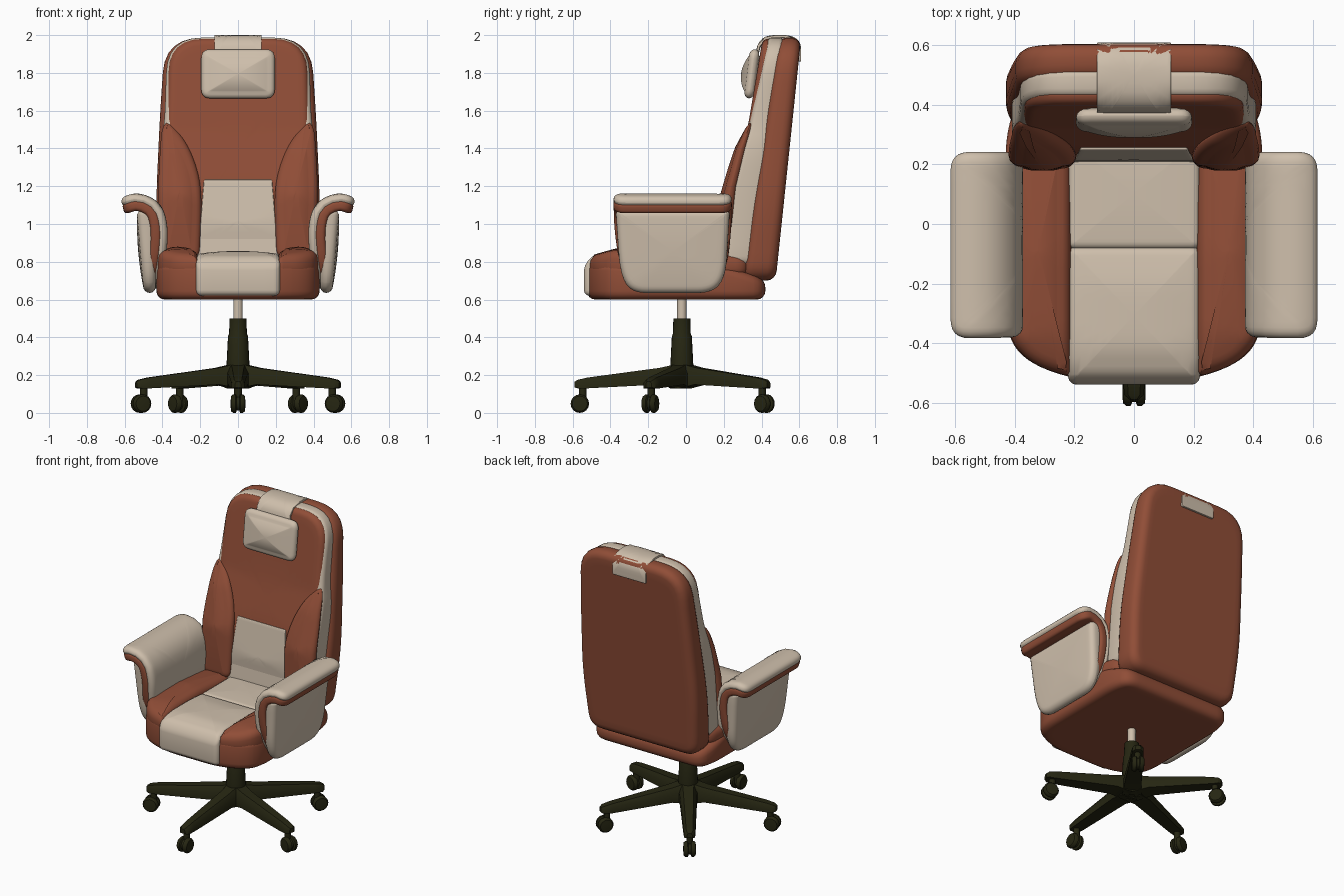
import bpy, bmesh, math
from mathutils import Vector, Matrix

if "Cube" in bpy.data.objects:
    bpy.data.objects.remove(bpy.data.objects["Cube"])


def material(name, rgb):
    m = bpy.data.materials.new(name)
    m.diffuse_color = (*rgb, 1)
    m.use_nodes = True
    m.node_tree.nodes["Principled BSDF"].inputs["Base Color"].default_value = m.diffuse_color
    return m


BROWN = material("brown leather", (0.28, 0.075, 0.038))
BEIGE = material("beige leather", (0.62, 0.52, 0.41))
DARK = material("dark plastic", (0.019, 0.019, 0.006))


def finish(name, bm, mat):
    bmesh.ops.recalc_face_normals(bm, faces=bm.faces[:])
    me = bpy.data.meshes.new(name)
    bm.to_mesh(me)
    bm.free()
    me.materials.append(mat)
    ob = bpy.data.objects.new(name, me)
    bpy.context.collection.objects.link(ob)
    return ob


def tab(*pts):
    """Piecewise linear function through (x, value) pairs."""
    def f(x):
        if x <= pts[0][0]:
            return pts[0][1]
        for (x0, y0), (x1, y1) in zip(pts, pts[1:]):
            if x <= x1:
                return y0 + (y1 - y0) * (x - x0) / (x1 - x0)
        return pts[-1][1]
    return f


def sym(half):
    return half + [(-x, y, r) for x, y, r in reversed(half)]


def rect(u0, u1, v0, v1, r):
    return [(u0, v0, r), (u1, v0, r), (u1, v1, r), (u0, v1, r)]


def rounded(pts):
    """Polygon of (u, v, corner radius) to a finely sampled loop."""
    out, n = [], len(pts)
    P = [Vector(p[:2]) for p in pts]
    for i in range(n):
        p, r = P[i], pts[i][2]
        a = p + (P[i - 1] - p).normalized() * min(r, (P[i - 1] - p).length * .48)
        b = p + (P[(i + 1) % n] - p).normalized() * min(r, (P[(i + 1) % n] - p).length * .48)
        if out:
            m = int((a - out[-1]).length / .06)
            out += [out[-1].lerp(a, k / (m + 1)) for k in range(1, m + 1)]
        out += [a.lerp(p, k / 6).lerp(p.lerp(b, k / 6), k / 6) for k in range(7)]
    m = int((out[0] - out[-1]).length / .06)
    out += [out[-1].lerp(out[0], k / (m + 1)) for k in range(1, m + 1)]
    return out


def cushion(name, pts, front, back, r, mat, place, crown=0, back_crown=0):
    """Pillow with a rounded rim between two depth functions over an outline."""
    loop = rounded(pts)
    n = len(loop)
    area = sum(loop[i - 1].cross(loop[i]) for i in range(n))
    c = Vector(((min(p.x for p in loop) + max(p.x for p in loop)) / 2,
                (min(p.y for p in loop) + max(p.y for p in loop)) / 2))
    inward = []
    for i in range(n):
        t = (loop[(i + 1) % n] - loop[i - 1]).normalized()
        inward.append(Vector((-t.y, t.x)) * (1 if area > 0 else -1))
    bm = bmesh.new()

    def ring(k, ang, fa, fb, cr):
        vs = []
        for p, q in zip(loop, inward):
            w = c + (p + q * r * (1 - math.sin(ang)) - c) * k
            a, b = fa(*w), fb(*w)
            sg = 1 if b > a else -1
            e = min(r, abs(b - a) * .499)
            d = a + sg * (e * (1 - math.cos(ang)) - cr * (1 - k * k))
            vs.append(bm.verts.new(place(w.x, w.y, d)))
        return vs

    ks = [.02, .15, .3, .45, .6, .72, .84, .93]
    steps = [(k, 0) for k in ks] + [(1, math.radians(a)) for a in (0, 22, 45, 67, 90)]
    rings = [ring(k, a, front, back, crown) for k, a in steps]
    rings += [ring(k, a, back, front, back_crown) for k, a in reversed(steps)]
    for A, B in zip(rings, rings[1:]):
        for i in range(n):
            bm.faces.new((A[i - 1], A[i], B[i], B[i - 1]))
    bm.faces.new(rings[0])
    bm.faces.new(rings[-1])
    return finish(name, bm, mat)


def path(pts):
    """Smooth 2D path; returns point and left normal at an arc length, and the length."""
    P = [Vector(p) for p in pts]
    P = [P[0] * 2 - P[1]] + P + [P[-1] * 2 - P[-2]]
    S = []
    for a, b, c, d in zip(P, P[1:], P[2:], P[3:]):
        for k in range(12):
            t = k / 12
            S.append(.5 * (2 * b + (c - a) * t + (2 * a - 5 * b + 4 * c - d) * t * t
                           + (3 * b - a - 3 * c + d) * t ** 3))
    S.append(P[-2])
    L = [0]
    for a, b in zip(S, S[1:]):
        L.append(L[-1] + (b - a).length)

    def at(s, d):
        s = max(0, min(L[-1] - 1e-6, s))
        i = max(j for j in range(len(S) - 1) if L[j] <= s)
        t = (S[i + 1] - S[i])
        return S[i] + t * ((s - L[i]) / t.length) + Vector((-t.y, t.x)).normalized() * d
    return at, L[-1]


def lathe(bm, profile, mtx, seg=20):
    """Revolve (radius, height) points about the local z axis."""
    rings = [[bm.verts.new(mtx @ Vector((r * math.cos(a), r * math.sin(a), z)))
              for a in [math.tau * i / seg for i in range(seg)]] for r, z in profile]
    for A, B in zip(rings, rings[1:]):
        for i in range(seg):
            bm.faces.new((A[i - 1], A[i], B[i], B[i - 1]))
    bm.faces.new(rings[0])
    bm.faces.new(rings[-1])


FRONT = lambda u, v, d: (u, d, v)
TOP = lambda u, v, d: (u, v, d)
const = lambda k: (lambda u, v: k)

# Backrest: rear shell, beige middle layer, front cushion
shell_front = lambda u, v: .31 + (v - .8) * .147
shell_back = lambda u, v: .48 + (v - .75) * .105
mid = tab((.75, .20), (1.2, .25), (1.55, .34), (1.95, .425))
face = tab((.8, .235), (1.0, .22), (1.23, .255), (1.5, .325), (1.95, .40))
cushion("back_shell", sym([(.405, .70, .1), (.435, 1.1, .15), (.412, 1.6, .15), (.385, 1.987, .2)]),
        shell_front, shell_back, .05, BROWN, FRONT)
cushion("back_middle_layer", sym([(.40, .78, .05), (.412, 1.4, .1), (.388, 1.55, .1), (.375, 1.987, .19)]),
        lambda u, v: mid(v), lambda u, v: shell_front(u, v) + .04, .03, BEIGE, FRONT)
cushion("back_cushion", sym([(.37, .8, .05), (.375, 1.5, .1), (.365, 1.98, .18)]),
        lambda u, v: face(v), lambda u, v: mid(v) + .04, .035, BROWN, FRONT)
cushion("back_lower_panel", sym([(.215, .8, .01), (.18, 1.235, .01)]),
        lambda u, v: face(v) - .007, lambda u, v: face(v) + .002, .004, BEIGE, FRONT)

# Headrest pillow and its strap over the top
cushion("head_pillow", rect(-.195, .195, 1.665, 1.925, .05),
        lambda u, v: .305 + (v - 1.66) * .12, lambda u, v: .36 + (v - 1.66) * .12,
        .035, BEIGE, FRONT, .03, .02)
strap, strap_len = path([(.375, 1.88), (.388, 1.945), (.425, 1.983), (.5, 1.992),
                         (.565, 1.982), (.598, 1.945), (.600, 1.86)])
cushion("head_strap", rect(-.125, .125, 0, strap_len, .01), const(.009), const(-.006), .004, BEIGE,
        lambda u, v, d: (u, *strap(v, d)))

# Seat
seat_top = tab((-.5, .80), (.2, .78), (.42, .71))
cushion("seat_base", sym([(.2, -.525, .1), (.37, -.46, .12), (.432, -.36, .1), (.432, .3, .1), (.39, .42, .08)]),
        lambda u, v: seat_top(v), const(.60), .045, BROWN, TOP)
pad_top = tab((-.54, .785), (-.5, .825), (-.42, .845), (-.2, .845), (-.08, .835))
cushion("seat_front_pad", rect(-.222, .222, -.54, -.075, .035), lambda u, v: pad_top(v),
        const(.62), .03, BEIGE, TOP, .012)
cushion("seat_rear_pad", rect(-.222, .222, -.085, .29, .03), const(.832), const(.7), .025, BEIGE, TOP, .006)

arm, arm_len = path([(.455, .66), (.425, .85), (.42, .98), (.45, 1.075), (.53, 1.115), (.612, 1.095)])
arm_outline = [(-.26, 0, .08), (.12, 0, .08), (.215, .1, .12), (.24, .3, .1), (.243, arm_len, .07),
               (-.385, arm_len, .07), (-.38, .3, .1), (-.345, .1, .12)]
bolster_top = tab((-.5, .835), (-.38, .862), (-.1, .865), (.3, .83))
wing_front = tab((.85, .185), (1.15, .195), (1.4, .265), (1.53, .325))
for side, s in (("right", 1), ("left", -1)):
    front = lambda u, v, d: (s * u, d, v)
    flat = lambda u, v, d: (s * u, v, d)
    across = lambda u, v, d: (s * d, u, v)

    def sweep(u, v, d):
        q = arm(v, d)
        return (s * q.x, u, q.y)

    # Side bolsters of seat and back
    cushion(side + "_seat_bolster", [(.212, -.515, .03), (.35, -.47, .1), (.43, -.37, .1), (.43, .2, .08),
                                     (.40, .33, .06), (.212, .33, .03)],
            lambda u, v: bolster_top(v), const(.72), .045, BROWN, flat, .015)
    cushion(side + "_back_wing", [(.205, .82, .05), (.188, 1.2, .15), (.26, 1.42, .15), (.375, 1.55, .06),
                                  (.405, 1.5, .05), (.425, 1.2, .15), (.41, .82, .05)],
            lambda u, v: wing_front(v), lambda u, v: mid(v) + .02, .045, BROWN, front, .015)
    # Armrest: inner and top pad, brown band, outer panel
    cushion(side + "_arm_pad", arm_outline, const(.046), const(-.01), .035, BEIGE, sweep)
    cushion(side + "_arm_band", arm_outline, const(.012), const(-.045), .02, BROWN, sweep)
    cushion(side + "_arm_outer_panel",
            [(-.29, .635, .08), (.14, .635, .08), (.21, .72, .1), (.232, 1.075, .03),
             (-.372, 1.075, .03), (-.35, .74, .12)],
            lambda u, v: .50 + (v - .64) * .085, const(.435), .035, BEIGE, across, .01)

# Gas lift
CENTRE = Matrix.Translation((0, -.022, 0))
bm = bmesh.new()
lathe(bm, [(.025, .45), (.025, .63)], CENTRE)
finish("gas_lift", bm, BEIGE)

# Hub and five legs
bm = bmesh.new()
lathe(bm, [(.045, .5), (.047, .42), (.053, .405), (.061, .25), (.061, .135)], CENTRE)
finish("hub", bm, DARK)
SECTIONS = [(.02, .06, .13, .26), (.12, .052, .15, .238), (.5, .037, .13, .187),
            (.552, .033, .13, .175), (.568, .016, .135, .165)]
legs, casters = bmesh.new(), bmesh.new()
for i in range(5):
    M = CENTRE @ Matrix.Rotation(math.radians(-90 + 72 * i), 4, 'Z')
    rings = []
    for r, w, lo, hi in SECTIONS:
        m = lo + (hi - lo) * .65
        rings.append([legs.verts.new(M @ Vector((r, y, z))) for y, z in
                      ((-w, lo), (w, lo), (w, m), (w * .6, hi), (-w * .6, hi), (-w, m))])
    for A, B in zip(rings, rings[1:]):
        for j in range(6):
            legs.faces.new((A[j - 1], A[j], B[j], B[j - 1]))
    legs.faces.new(rings[0])
    legs.faces.new(rings[-1])
    # Twin-wheel caster with stem and axle housing
    lathe(casters, [(.02, .06), (.02, .145)], M @ Matrix.Translation((.525, 0, 0)), 12)
    axle = M @ Matrix.Translation((.54, 0, .049)) @ Matrix.Rotation(math.pi / 2, 4, 'X')
    lathe(casters, [(.036, -.012), (.036, .012)], axle, 14)
    for k in (1, -1):
        lathe(casters, [(.04, .007 * k), (.049, .012 * k), (.049, .026 * k), (.04, .037 * k), (.015, .039 * k)],
              axle, 16)
finish("base_legs", legs, DARK)
finish("casters", casters, DARK)

# Smooth shading with sharp edges kept
bpy.ops.object.select_all(action='SELECT')
bpy.context.view_layer.objects.active = bpy.data.objects["seat_base"]
bpy.ops.object.shade_smooth_by_angle(angle=math.radians(40))
